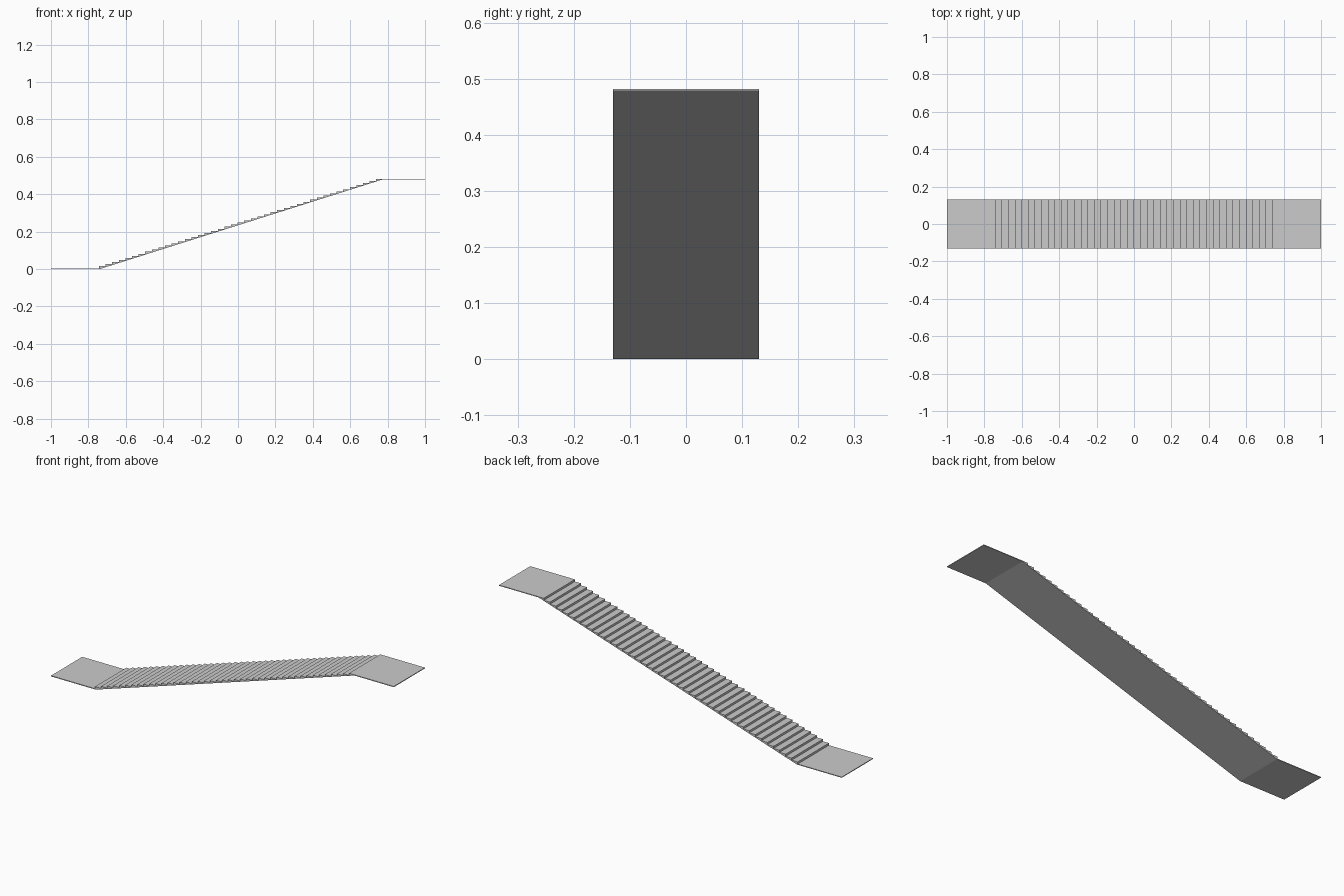
import bpy, bmesh

if "Cube" in bpy.data.objects:
    bpy.data.objects.remove(bpy.data.objects["Cube"])

HALF_WIDTH = 0.13
HEIGHT = 0.482
THICK = 0.004            # landing plate thickness
STEPS = 43
FIRST, LAST = -0.743, 0.739   # x of first and last riser
RUN = (LAST - FIRST) / (STEPS - 1)
RISE = (HEIGHT - THICK) / STEPS


def extrude_profile(name, profile):
    """Extrude a closed x-z outline across the full width."""
    bm = bmesh.new()
    side = bm.faces.new([bm.verts.new((x, -HALF_WIDTH, z)) for x, z in profile])
    ext = bmesh.ops.extrude_face_region(bm, geom=[side], use_keep_orig=True)
    verts = [g for g in ext["geom"] if isinstance(g, bmesh.types.BMVert)]
    bmesh.ops.translate(bm, verts=verts, vec=(0, 2 * HALF_WIDTH, 0))
    bmesh.ops.recalc_face_normals(bm, faces=bm.faces)
    mesh = bpy.data.meshes.new(name)
    bm.to_mesh(mesh)
    bm.free()
    obj = bpy.data.objects.new(name, mesh)
    bpy.context.collection.objects.link(obj)
    return obj


# Lower landing top edge
profile = [(-1, 0), (-1, THICK)]
# Risers and treads
for i in range(STEPS):
    x = FIRST + i * RUN
    profile += [(x, THICK + i * RISE), (x, THICK + (i + 1) * RISE)]
# Upper landing, then the sloping flat underside
profile += [(1, HEIGHT), (1, HEIGHT - THICK), (0.77, HEIGHT - THICK), (-0.739, 0)]

extrude_profile("stair_flight_with_landings", profile)
